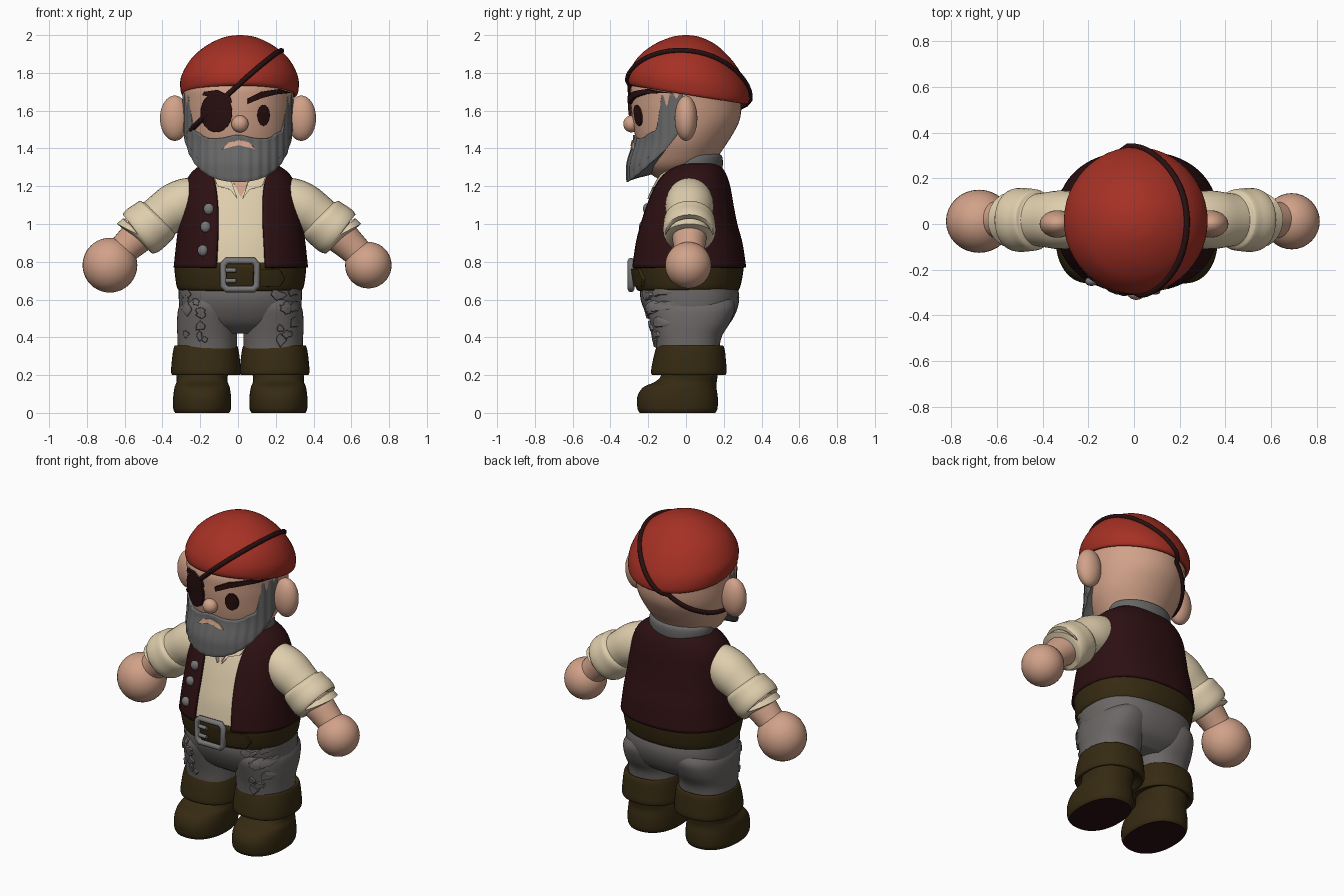
import bpy, math, random
from mathutils import Vector
from mathutils.bvhtree import BVHTree

if "Cube" in bpy.data.objects:
    bpy.data.objects.remove(bpy.data.objects["Cube"])

random.seed(4)
DX = 0.012  # slight sideways shift of the body


def mat(name, r, g, b):
    m = bpy.data.materials.new(name)
    m.diffuse_color = (r, g, b, 1)
    m.use_nodes = True
    m.node_tree.nodes["Principled BSDF"].inputs["Base Color"].default_value = m.diffuse_color
    return m


SKIN = mat("skin", 0.64, 0.36, 0.25)
RED = mat("red_cloth", 0.38, 0.030, 0.018)
CREAM = mat("cream_cloth", 0.74, 0.62, 0.42)
VEST = mat("dark_maroon", 0.026, 0.005, 0.006)
OLIVE = mat("brown_leather", 0.036, 0.023, 0.006)
PANTS = mat("trouser_grey", 0.15, 0.137, 0.133)
GREY = mat("hair_grey", 0.135, 0.135, 0.135)
METAL = mat("metal_grey", 0.19, 0.18, 0.18)
DARK = mat("eye_dark", 0.022, 0.005, 0.005)


def finish(name, verts, faces, m, angle=50):
    me = bpy.data.meshes.new(name)
    me.from_pydata(verts, [], faces)
    me.materials.append(m)
    me.shade_smooth()
    me.set_sharp_from_angle(angle=math.radians(angle))
    ob = bpy.data.objects.new(name, me)
    bpy.context.collection.objects.link(ob)
    return ob


def surf(name, f, nu, nv, m, wrap=True, caps=True, thick=0):
    """Grid surface from f(u, v)."""
    cols = nu if wrap else nu + 1
    verts = [f(i / nu, j / nv) for j in range(nv + 1) for i in range(cols)]
    faces = [(j * cols + i, j * cols + (i + 1) % cols,
              (j + 1) * cols + (i + 1) % cols, (j + 1) * cols + i)
             for j in range(nv) for i in range(nu)]
    if wrap and caps:
        faces += [tuple(range(cols))[::-1], tuple(range(nv * cols, (nv + 1) * cols))]
    ob = finish(name, verts, faces, m)
    if thick:
        mod = ob.modifiers.new("thickness", 'SOLIDIFY')
        mod.thickness, mod.offset = thick, -1
    return ob


def interp(rows, t):
    """Smooth blend through a list of profile rows."""
    n = len(rows) - 1
    k = min(int(t * n), n - 1)
    s = t * n - k
    a, b, c, d = (rows[max(0, min(n, k + o))] for o in (-1, 0, 1, 2))
    return [q + 0.5 * s * (r - p + s * (2 * p - 5 * q + 4 * r - w + s * (3 * (q - r) + w - p)))
            for p, q, r, w in zip(a, b, c, d)]


def ring_point(row, ang, e=2.0, grow=0.0):
    z, cx, cy, rx, ry = row
    s, c = math.sin(ang), -math.cos(ang)
    p = 2 / e
    return Vector((cx + (rx + grow) * math.copysign(abs(s) ** p, s),
                   cy + (ry + grow) * math.copysign(abs(c) ** p, c), z))


def loft(name, rows, m, e=2.0, grow=0.0, nu=48, sub=5, warp=lambda p: p):
    return surf(name, lambda u, v: warp(ring_point(interp(rows, v), u * math.tau, e, grow)),
                nu, sub * (len(rows) - 1), m)


def tube(name, rows, m, n=28):
    """Round limb through (x, y, z, radius) rows lying in an x-z plane."""
    def f(u, v):
        p, q = interp(rows, max(0, v - 0.01)), interp(rows, min(1, v + 0.01))
        x, y, z, r = interp(rows, v)
        d = Vector((q[0] - p[0], 0, q[2] - p[2])).normalized()
        a = u * math.tau
        return Vector((x, y, z)) + r * (math.cos(a) * Vector((d.z, 0, -d.x)) + math.sin(a) * Vector((0, 1, 0)))
    return surf(name, f, n, 5 * (len(rows) - 1), m)


def ball(name, c, r, m):
    rot = lambda a, b: Vector((c[0] + r[0] * math.cos(a) * math.cos(b), c[1] + r[1] * math.sin(a) * math.cos(b),
                               c[2] + r[2] * math.sin(b)))
    return surf(name, lambda u, v: rot(u * math.tau, (v - 0.5) * 3.12), 32, 20, m)


def tree(*obs):
    vs, fs = [], []
    for o in obs:
        k = len(vs)
        vs += [v.co.copy() for v in o.data.vertices]
        fs += [[i + k for i in p.vertices] for p in o.data.polygons]
    return BVHTree.FromPolygons(vs, fs)


def decal(name, pts, m, bvh, lift=0.008, nv=5):
    """Thin plate with an (x, z) outline, pressed onto a surface from the front."""
    cx, cz = (sum(p[i] for p in pts) / len(pts) for i in (0, 1))
    last = [-0.2]

    def f(u, v):
        t = u * len(pts)
        a, b = pts[int(t) % len(pts)], pts[(int(t) + 1) % len(pts)]
        k, s = min(1, 0.02 + v * 1.2), t - int(t)
        x, z = cx + k * (a[0] + s * (b[0] - a[0]) - cx), cz + k * (a[1] + s * (b[1] - a[1]) - cz)
        hit = bvh.ray_cast(Vector((x, -2, z)), Vector((0, 1, 0)))[0]
        last[0] = hit.y if hit else last[0]
        return Vector((x, last[0] - (lift if v < 0.95 else -0.01), z))
    return surf(name, f, max(24, 4 * len(pts)), nv, m)


def oval(cx, cz, rx, rz, n=24):
    return [(cx + rx * math.cos(i * math.tau / n), cz + rz * math.sin(i * math.tau / n)) for i in range(n)]


def wire(name, pts, r, m, cyclic=True):
    cu = bpy.data.curves.new(name, 'CURVE')
    cu.dimensions, cu.bevel_depth, cu.bevel_resolution, cu.use_fill_caps = '3D', r, 2, True
    sp = cu.splines.new('POLY')
    sp.points.add(len(pts) - 1)
    for p, c in zip(sp.points, pts):
        p.co = (*c, 1)
    sp.use_cyclic_u = cyclic
    cu.materials.append(m)
    ob = bpy.data.objects.new(name, cu)
    bpy.context.collection.objects.link(ob)


# Head, bandana, ears and nose
head = loft("head", [(1.24, 0, -.09, .06, .06), (1.30, 0, -.05, .17, .18), (1.38, 0, -.03, .23, .215),
                     (1.46, 0, -.015, .265, .253), (1.55, 0, 0, .282, .284), (1.65, 0, 0, .29, .293),
                     (1.74, 0, 0, .285, .285), (1.85, 0, 0, .2, .2)], SKIN)


def tilt(p):
    return Vector((p.x, p.y, p.z - 0.16 * p.y * (2 - p.z) / 0.31))


bandana = loft("bandana", [(1.70, .008, .015, .27, .27), (1.685, .008, .015, .30, .305), (1.71, .008, .015, .312, .322),
                           (1.77, .008, .012, .312, .312), (1.84, .01, .005, .282, .275), (1.90, .01, 0, .235, .225),
                           (1.955, .01, 0, .16, .155), (1.99, .01, 0, .08, .075), (2.0, .01, 0, .012, .012)],
               RED, warp=tilt)
for s, n in ((-1, "left"), (1, "right")):
    ball(n + "_ear", (.335 * s, .0, 1.56), (.078, .06, .12), SKIN)
ball("nose", (.01, -.29, 1.53), (.045, .042, .045), SKIN)


# Beard with sideburns
def beard_point(u, v):
    deg = (u * 2 - 1) * 86
    a, d = math.radians(deg), abs(deg)
    step = lambda x: (lambda t: t * t * (3 - 2 * t))(max(0, min(1, x)))
    top = 1.452 + .02 * math.exp(-(d / 13) ** 2) + .04 * step((d - 30) / 25) + .20 * step((d - 54) / 10)
    low = 1.222 + .29 * (d / 86) ** 2.2
    w = max(0, (v - .25) / .75)
    z = low + (top - low) * w + (.25 - min(v, .25)) * .15
    k = .6 + .4 * math.sin(min(1, v / .3) * math.pi / 2)
    ry = .278 + .037 * step((1.46 - z) / .16)
    k *= 1 + .008 * math.cos(a * 34)
    return Vector((.293 * k * math.sin(a), -ry * k * math.cos(a), z))


beard = surf("beard", beard_point, 96, 24, GREY, wrap=False, thick=.035)

# Face details
face = tree(head, bandana)
decal("mouth", [(-.085, 1.395), (-.05, 1.41), (0, 1.418), (.06, 1.41), (.095, 1.395), (.06, 1.432), (.01, 1.445),
                (-.05, 1.432)], SKIN, tree(beard), .007)
decal("eye", oval(.135, 1.575, .034, .056), DARK, face)
decal("eye_patch", oval(-.115, 1.59, .085, .105), DARK, face, .018)
decal("right_eyebrow", [(.05, 1.635), (.13, 1.668), (.22, 1.69), (.285, 1.695), (.22, 1.715), (.12, 1.70), (.05, 1.665)],
      DARK, face, .018)
decal("left_eyebrow", [(-.19, 1.68), (-.12, 1.675), (-.03, 1.64), (-.04, 1.675), (-.11, 1.71), (-.18, 1.70)],
      DARK, face, .018)

# Patch strap: a slanted loop pressed onto the head
strap, mid = [], Vector((0, 0, 1.71))
for i in range(72):
    a = i * math.tau / 72
    d = Vector((math.cos(a), math.sin(a), .9 * math.cos(a) - .08 * math.sin(a))).normalized()
    strap.append(face.ray_cast(mid + d * 2, -d)[0] + d * .004)
wire("patch_strap", strap, .014, DARK)

# Torso: shirt with vest over it
torso = [(.77, .015, .01, .352, .305), (.9, .015, .01, .338, .285), (1.0, .014, .01, .325, .258),
         (1.1, .012, .016, .312, .232), (1.2, .01, .028, .292, .202), (1.27, .01, .038, .255, .168),
         (1.32, .005, .05, .19, .12)]
shirt = loft("shirt", torso, CREAM, 2.3, -.018)


def vest_point(u, v):
    row = interp(torso, v)
    half = .132 - .015 * math.sin(v * 3) + .05 * v ** 4
    a0 = math.asin(min(.95, (half / row[3]) ** 1.15))
    return ring_point(row, a0 + u * (math.tau - 2 * a0), 2.3, .004)


vest = surf("vest", vest_point, 80, 30, VEST, wrap=False, thick=-.001)
vest.modifiers["thickness"].thickness = .024
chest = tree(shirt)
decal("open_neck", [(-.06, 1.285), (.0, 1.29), (.08, 1.285), (.045, 1.20), (.015, 1.14), (-.015, 1.20)], SKIN, chest, .006)
for s, n in ((-1, "left"), (1, "right")):
    decal(n + "_shirt_collar", [(.01 + s * x, z) for x, z in ((.065, 1.29), (.15, 1.285), (.12, 1.20), (.045, 1.18),
                                                             (.012, 1.13))], CREAM, chest, .02)
loft("neck_collar", [(1.27, 0, .045, .19, .145), (1.32, 0, .045, .20, .15), (1.36, 0, .045, .195, .145),
                     (1.375, 0, .045, .17, .12)], GREY)
front = tree(vest)
for i, (x, z) in enumerate(((-.155, 1.08), (-.172, .985), (-.187, .86))):
    y = front.ray_cast(Vector((x, -2, z)), Vector((0, 1, 0)))[0].y
    ball("vest_button_%d" % (i + 1), (x, y - .006, z), (.027, .02, .03), METAL)

# Arms
for s, n, hx, r in ((-1, "left", .678, .145), (1, "right", .69, .123)):
    P = lambda *rows: [(s * x + DX * (s > 0), .018, z, q) for x, z, q in rows]
    tube(n + "_sleeve", P((.19, 1.15, .10), (.26, 1.125, .122), (.33, 1.09, .128), (.40, 1.045, .118),
                          (.46, 1.0, .11)), CREAM)
    tube(n + "_sleeve_cuff", P((.415, 1.04, .11), (.43, 1.025, .132), (.465, .995, .138), (.505, .965, .140),
                               (.53, .945, .128), (.525, .95, .10)), CREAM)
    tube(n + "_forearm", P((.45, 1.0, .095), (.53, .935, .092), (.59, .88, .083), (.65, .82, .075)), SKIN)
    ball(n + "_hand", (s * hx, .012, .782), (r, min(r, .138), r), SKIN)

# Belt and buckle
belt = loft("belt", [(.645, DX, .01, .30, .255), (.655, DX, .01, .33, .272), (.70, DX, .01, .342, .285),
                     (.77, DX, .01, .348, .295), (.795, DX, .01, .335, .285)], OLIVE, 2.3)
strap_face = tree(belt)
decal("belt_tab", [(.08, .67), (.22, .665), (.25, .71), (.22, .765), (.08, .76)], OLIVE, strap_face, .015)
box = [(-.078, .675), (-.06, .655), (.082, .655), (.10, .675), (.10, .785), (.082, .805), (-.06, .805), (-.078, .785)]
wire("buckle_frame", [(x, -.291, z) for x, z in box], .018, METAL)
for i, z in enumerate((.70, .755)):
    wire("buckle_prong_%d" % (i + 1), [(-.07, -.292, z), (-.01, -.296, z)], .012, METAL, False)

# Trousers
hips = loft("trouser_hips", [(.42, DX, .03, .19, .13), (.47, DX, .028, .28, .20), (.54, DX, .025, .318, .243),
                             (.61, DX, .02, .326, .262), (.68, DX, .015, .325, .255)], PANTS, 2.4)
legs = []
for s, n in ((-1, "left"), (1, "right")):
    x = DX + s * .175
    legs.append(loft(n + "_trouser_leg", [(.32, x, .01, .158, .165), (.40, x, .01, .158, .178), (.48, x, .022, .16, .212),
                                          (.56, DX + s * .17, .025, .155, .235), (.62, DX + s * .15, .02, .13, .22)],
                     PANTS, 2.3))
cloth = tree(hips, *legs)
for s, n in ((-1, "left"), (1, "right")):
    for i in range(13):  # ragged scraps on the thighs
        x, z, r = DX + s * random.uniform(.19, .305), random.uniform(.38, .64), random.uniform(.018, .034)
        pts = [(x + r * random.uniform(.5, 1.3) * math.cos(k * .785), z + r * random.uniform(.5, 1.4) * math.sin(k * .785))
               for k in range(8)]
        decal("%s_rag_%d" % (n, i + 1), pts, PANTS, cloth, .014, 3)

# Boots with turned-down cuffs and dark soles
for s, n in ((-1, "left"), (1, "right")):
    x = DX + s * .202
    boot = loft(n + "_boot", [(0, x, -.045, .143, .20), (.025, x, -.045, .153, .212), (.085, x, -.045, .153, .213),
                              (.135, x, -.033, .146, .194), (.165, x, .0, .135, .163), (.20, x, .018, .136, .15),
                              (.26, x, .018, .14, .155)], OLIVE, 2.3)
    boot.data.materials.append(VEST)
    for p in boot.data.polygons:
        if p.center.z < .004:
            p.material_index = 1
    xc = DX + s * .182
    loft(n + "_boot_cuff", [(.225, xc, .015, .14, .15), (.20, xc, .015, .172, .185), (.215, xc, .015, .184, .200),
                            (.28, xc, .018, .180, .193), (.335, xc, .022, .172, .183), (.357, xc, .022, .163, .172),
                            (.345, xc, .022, .145, .155)], OLIVE, 2.3)
